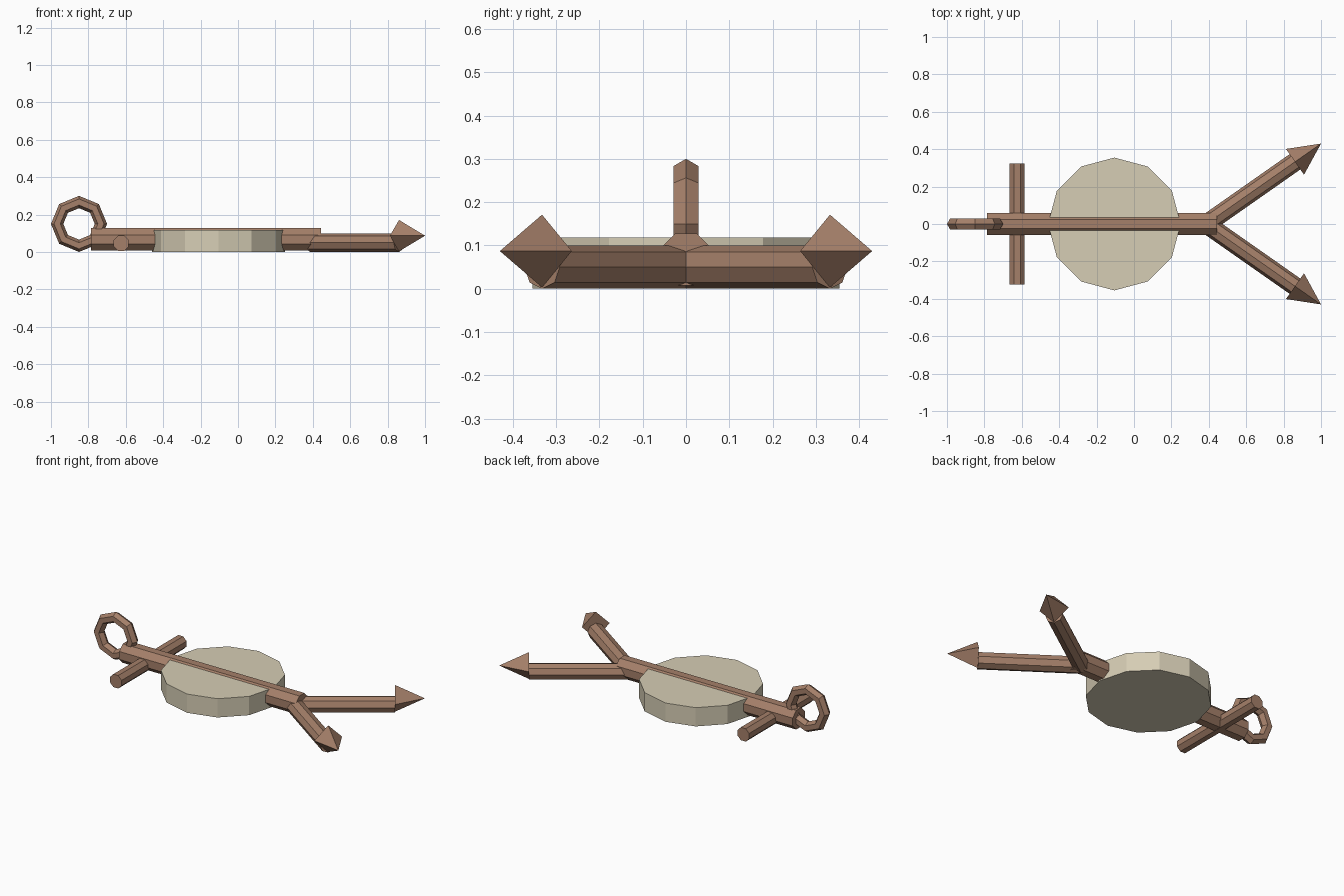
import bpy, bmesh, math
from mathutils import Vector, Matrix

if "Cube" in bpy.data.objects:
    bpy.data.objects.remove(bpy.data.objects["Cube"])


def material(name, rgb):
    m = bpy.data.materials.new(name)
    m.diffuse_color = (*rgb, 1)
    m.use_nodes = True
    m.node_tree.nodes["Principled BSDF"].inputs["Base Color"].default_value = m.diffuse_color
    return m


wood = material("brown_wood", (0.376, 0.215, 0.142))
stone = material("pale_stone", (0.67, 0.61, 0.46))


def rod(name, a, b, r1, r2, sides, mat, flat=False, up=(0, 0, 1)):
    """Prism or cone from a to b; flat=True turns a flat side upwards."""
    a, b, up = Vector(a), Vector(b), Vector(up)
    d = (b - a).normalized()
    rot = Matrix((up.cross(d), up, d)).transposed().to_4x4()
    spin = Matrix.Rotation(math.pi / sides if flat else 0, 4, 'Z')
    bm = bmesh.new()
    bmesh.ops.create_cone(bm, cap_ends=True, segments=sides, radius1=r1, radius2=r2,
                          depth=(b - a).length,
                          matrix=Matrix.Translation((a + b) / 2) @ rot @ spin)
    if r2 == 0:
        bmesh.ops.remove_doubles(bm, verts=bm.verts, dist=1e-5)
    bmesh.ops.recalc_face_normals(bm, faces=bm.faces)
    me = bpy.data.meshes.new(name)
    bm.to_mesh(me)
    bm.free()
    me.materials.append(mat)
    ob = bpy.data.objects.new(name, me)
    bpy.context.collection.objects.link(ob)
    return ob


# Main shaft, crossbar and round weight
rod("shaft", (-0.785, 0, 0.067), (0.445, 0, 0.067), 0.065, 0.065, 8, wood, flat=True)
rod("crossbar", (-0.625, -0.323, 0.047), (-0.625, 0.323, 0.047), 0.044, 0.044, 8, wood, flat=True)
rod("disc", (-0.105, 0, 0), (-0.105, 0, 0.118), 0.355, 0.355, 12, stone, up=(1, 0, 0))

# Two forked prongs with four-sided points
ang = math.radians(35)
for label, s in (("left", 1), ("right", -1)):
    d = Vector((math.cos(ang), s * math.sin(ang), 0))
    tip = Vector((1.0, s * 0.43, 0.087))
    base = tip - d * 0.17
    end = Vector((base.x, base.y, 0.05))
    start = end - d * (abs(base.y) / math.sin(ang))
    rod("prong_" + label, start, end, 0.05, 0.05, 8, wood)
    rod("point_" + label, base, tip, 0.084, 0, 4, wood)

# Upright end ring
bpy.ops.mesh.primitive_torus_add(major_segments=8, minor_segments=6, major_radius=0.117,
                                 minor_radius=0.033, location=(-0.85, 0, 0.15),
                                 rotation=(math.pi / 2, 0, 0))
ring = bpy.context.object
ring.name = "end_ring"
ring.data.materials.append(wood)
ring.data.polygons.foreach_set("use_smooth", [False] * len(ring.data.polygons))
